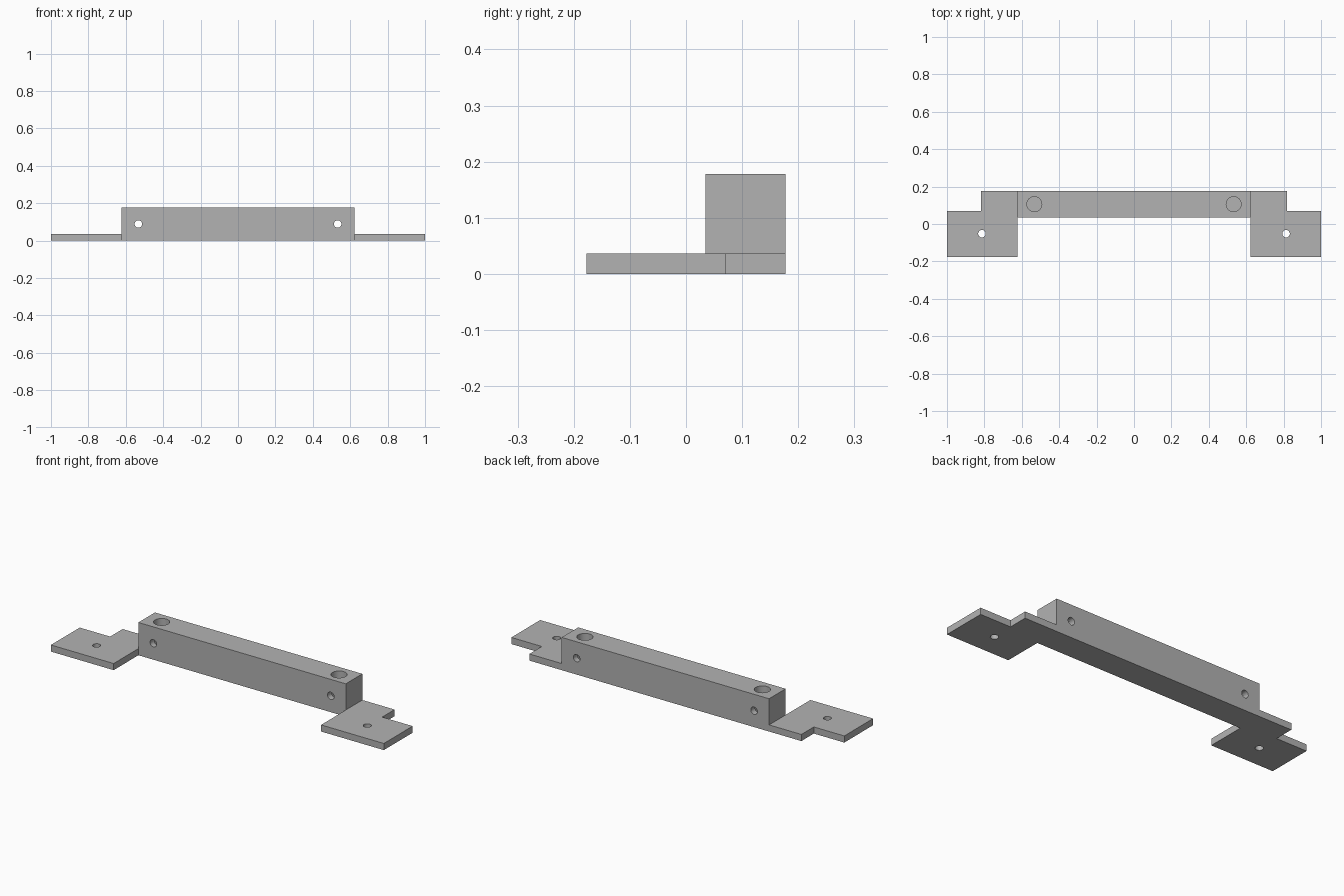
import bpy
import bmesh
import math
from mathutils import Matrix, Vector

cube = bpy.data.objects.get("Cube")
if cube:
    bpy.data.objects.remove(cube, do_unlink=True)

# Main dimensions
BACK, FRONT = 0.177, -0.177
BAR_X, BAR_FRONT, BAR_TOP = 0.623, 0.035, 0.178
PLATE = 0.036
HOLE_X = 0.533
BAR_MID_Y = (BACK + BAR_FRONT) / 2

grey = bpy.data.materials.new("mid grey")
grey.use_nodes = True
colour = (0.448, 0.448, 0.448, 1)
grey.diffuse_color = colour
grey.node_tree.nodes["Principled BSDF"].inputs["Base Color"].default_value = colour


def add_object(name, bm):
    bmesh.ops.recalc_face_normals(bm, faces=bm.faces)
    mesh = bpy.data.meshes.new(name)
    bm.to_mesh(mesh)
    bm.free()
    mesh.materials.append(grey)
    obj = bpy.data.objects.new(name, mesh)
    bpy.context.collection.objects.link(obj)
    return obj


def prism(name, outline, z0, z1):
    bm = bmesh.new()
    face = bm.faces.new([bm.verts.new((x, y, z0)) for x, y in outline])
    top = bmesh.ops.extrude_face_region(bm, geom=[face])["geom"]
    verts = [v for v in top if isinstance(v, bmesh.types.BMVert)]
    bmesh.ops.translate(bm, verts=verts, vec=(0, 0, z1 - z0))
    return add_object(name, bm)


def drill(bm, centre, radius, length, axis="Z"):
    turn = Matrix.Rotation(math.pi / 2, 4, "X") if axis == "Y" else Matrix()
    bmesh.ops.create_cone(bm, cap_ends=True, segments=32, radius1=radius,
                          radius2=radius, depth=length,
                          matrix=Matrix.Translation(Vector(centre)) @ turn)


def boolean(target, helper, operation):
    mod = target.modifiers.new(operation.title(), "BOOLEAN")
    mod.operation = operation
    mod.solver = "EXACT"
    mod.object = helper
    helper.hide_render = True
    bpy.context.view_layer.objects.active = target
    bpy.ops.object.modifier_apply(modifier=mod.name)
    bpy.data.objects.remove(helper, do_unlink=True)


# Base plate with a stepped mounting tab at each end
half = [(BAR_X, BAR_FRONT), (BAR_X, FRONT), (1, FRONT),
        (1, 0.07), (0.817, 0.07), (0.817, BACK)]
outline = half + [(-x, y) for x, y in reversed(half)]
bracket = prism("mounting_bracket", outline, 0, PLATE)

# Raised bar along the back
bar_outline = [(-BAR_X, BAR_FRONT), (BAR_X, BAR_FRONT), (BAR_X, BACK), (-BAR_X, BACK)]
boolean(bracket, prism("raised_bar", bar_outline, 0, BAR_TOP), "UNION")

# Blind sockets in the bar top
sockets = bmesh.new()
for side in (-1, 1):
    depth = BAR_TOP - PLATE
    drill(sockets, (side * HOLE_X, BAR_MID_Y, PLATE + depth), 0.04, depth * 2)
boolean(bracket, add_object("socket_cutter", sockets), "DIFFERENCE")

# Cross holes through the bar and screw holes through the tabs
holes = bmesh.new()
for side in (-1, 1):
    drill(holes, (side * HOLE_X, BAR_MID_Y, BAR_TOP / 2), 0.02, 0.3, "Y")
    drill(holes, (side * 0.813, -0.052, PLATE / 2), 0.02, 0.2)
boolean(bracket, add_object("hole_cutter", holes), "DIFFERENCE")

# Smooth hole walls, crisp outer edges
bpy.ops.object.select_all(action="DESELECT")
bracket.select_set(True)
bpy.context.view_layer.objects.active = bracket
bpy.ops.object.shade_smooth_by_angle(angle=math.radians(30))
